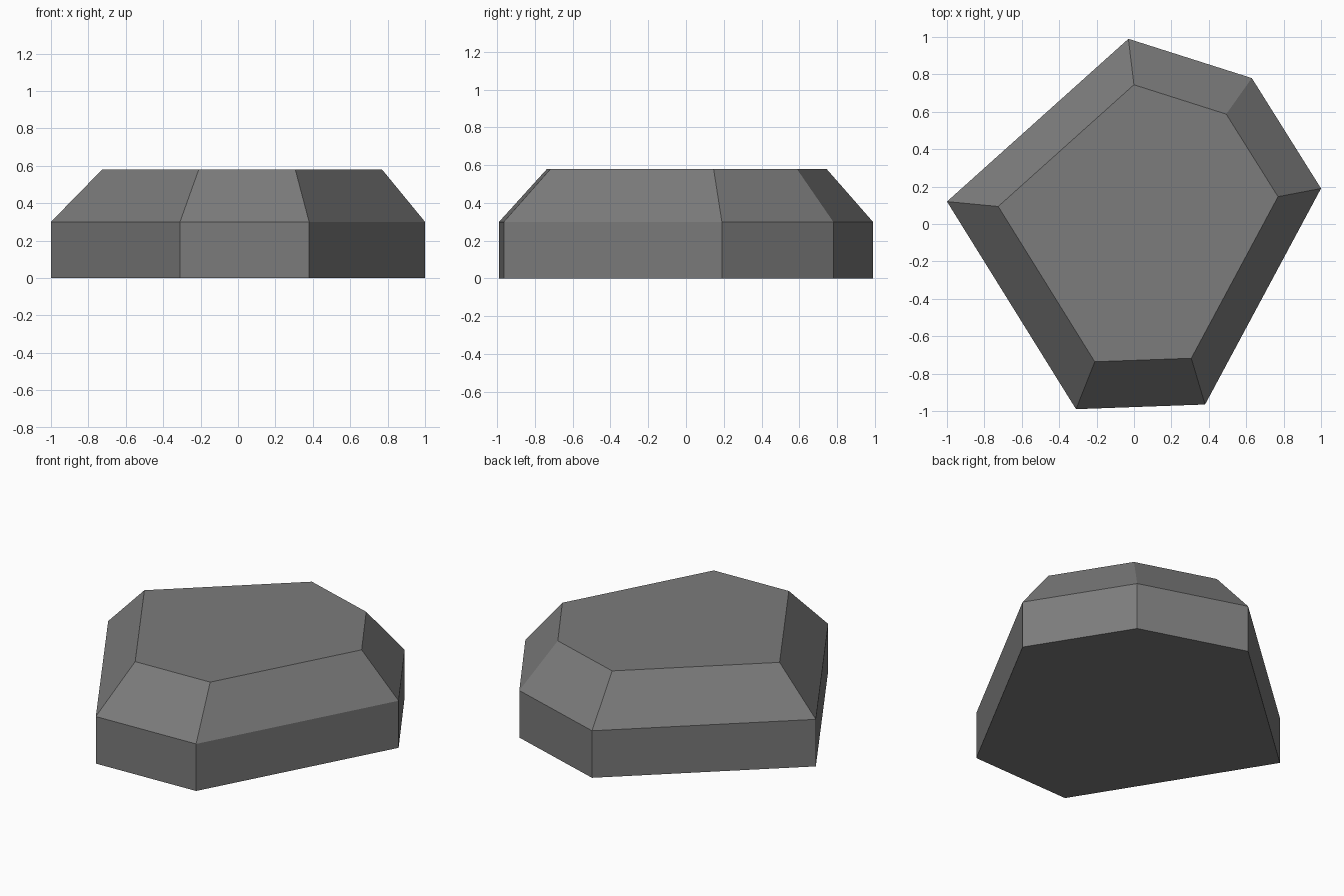
import bpy, bmesh
from mathutils import Vector

cube = bpy.data.objects.get("Cube")
if cube:
    bpy.data.objects.remove(cube, do_unlink=True)

# Stone colour
stone = bpy.data.materials.new("stone grey")
stone.use_nodes = True
grey = (0.2, 0.2, 0.2, 1)
stone.diffuse_color = grey
shader = next(n for n in stone.node_tree.nodes if n.type == 'BSDF_PRINCIPLED')
shader.inputs["Base Color"].default_value = grey
shader.inputs["Roughness"].default_value = 0.9

# Six-sided footprint, counter-clockwise from the front
outline = [(-0.31, -0.99), (0.38, -0.965), (1.0, 0.19),
           (0.63, 0.78), (-0.03, 0.99), (-1.0, 0.12)]
side_height, top_height = 0.3, 0.58
top_scale, top_shift = 0.748, Vector((0.022, 0.004, 0))

bm = bmesh.new()


def ring(z, scale=1, shift=Vector()):
    return [bm.verts.new(Vector((x * scale, y * scale, z)) + shift) for x, y in outline]


# Upright sides, then a sloping shoulder up to the flat top
rings = [ring(0), ring(side_height), ring(top_height, top_scale, top_shift)]
for low, high in zip(rings, rings[1:]):
    for i in range(len(outline)):
        j = (i + 1) % len(outline)
        bm.faces.new((low[i], low[j], high[j], high[i]))
bm.faces.new(rings[0][::-1])
bm.faces.new(rings[-1])
bmesh.ops.recalc_face_normals(bm, faces=bm.faces)

mesh = bpy.data.meshes.new("flat_rock")
bm.to_mesh(mesh)
bm.free()
mesh.materials.append(stone)
bpy.context.collection.objects.link(bpy.data.objects.new("flat_rock", mesh))
